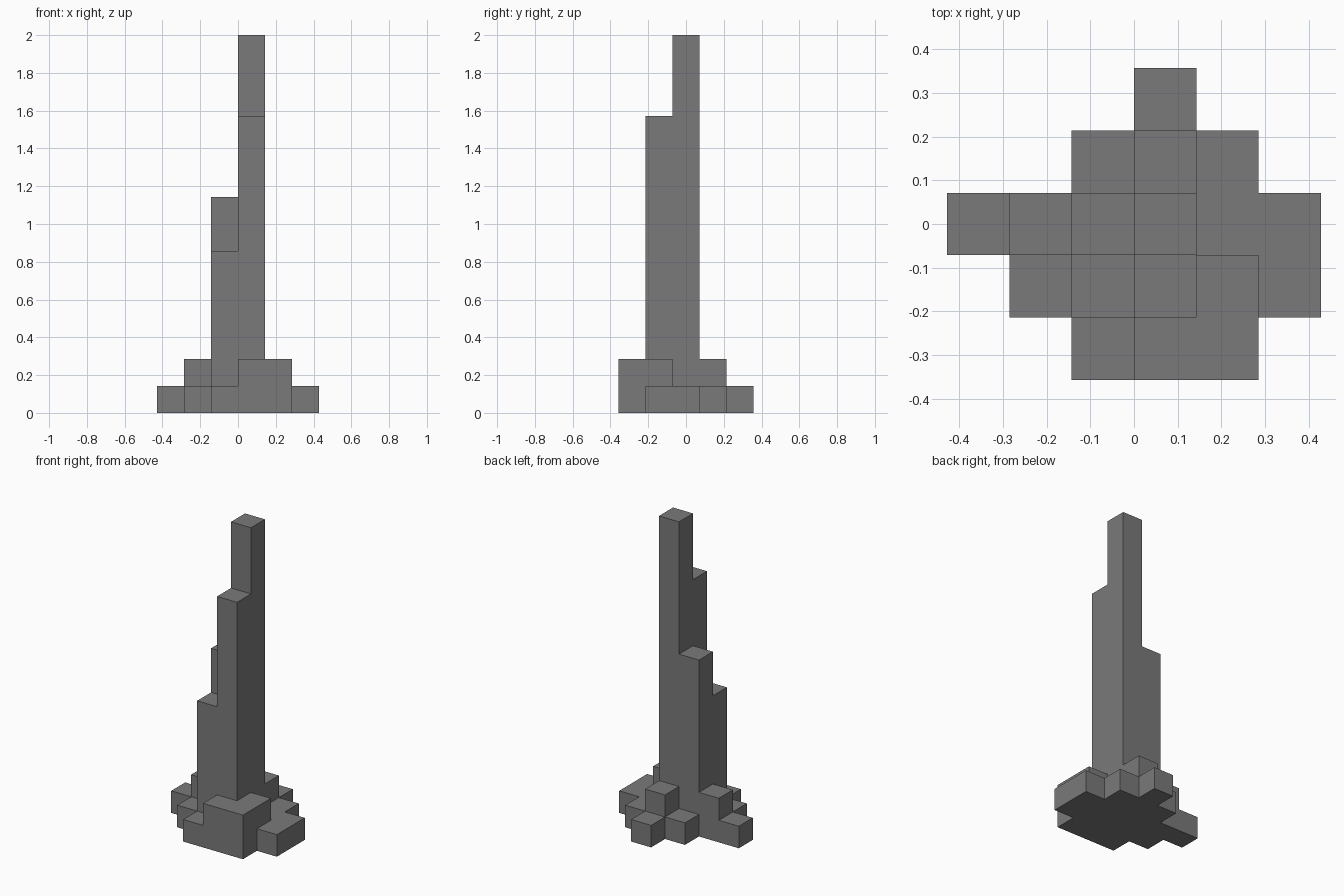
import bpy
import bmesh
import math
from mathutils import Vector

cube = bpy.data.objects.get("Cube")
if cube:
    bpy.data.objects.remove(cube, do_unlink=True)

UNIT = 1 / 7

# Column heights in blocks; rows run front to back, columns run along x
HEIGHTS = [
    [0, 0, 1, 2, 2, 0],
    [0, 1, 6, 11, 2, 1],
    [1, 2, 8, 14, 1, 1],
    [0, 0, 1, 2, 1, 0],
    [0, 0, 0, 1, 0, 0],
]
ROWS, COLS = len(HEIGHTS), len(HEIGHTS[0])
TOWER_MIN = 3

# Stone colour
stone = bpy.data.materials.new("dark_grey_stone")
stone.use_nodes = True
grey = (0.195, 0.195, 0.195, 1)
stone.diffuse_color = grey
stone.node_tree.nodes["Principled BSDF"].inputs["Base Color"].default_value = grey


def height(i, j):
    return HEIGHTS[j][i] if 0 <= i < COLS and 0 <= j < ROWS else 0


def add_quad(bm, center, normal):
    """Add one block face, facing along normal."""
    n = Vector(normal)
    a = Vector((0, 0, 1)) if n.z == 0 else Vector((1, 0, 0))
    b = n.cross(a)
    corners = [center + (sa * a + sb * b) / 2
               for sa, sb in ((-1, -1), (1, -1), (1, 1), (-1, 1))]
    offset = Vector((COLS / 2, ROWS / 2, 0))
    bm.faces.new([bm.verts.new((c - offset) * UNIT) for c in corners])


def build_blocks(name, belongs, with_underside):
    """Skin the stacked columns that belong to this part."""
    bm = bmesh.new()
    for j in range(ROWS):
        for i in range(COLS):
            h = height(i, j)
            x, y = i + 0.5, j + 0.5
            if h and with_underside:
                add_quad(bm, Vector((x, y, 0)), (0, 0, -1))
            if not h or not belongs(h):
                continue
            add_quad(bm, Vector((x, y, h)), (0, 0, 1))
            # Walls rise only above the neighbouring column
            for dx, dy in ((1, 0), (-1, 0), (0, 1), (0, -1)):
                for k in range(height(i + dx, j + dy), h):
                    add_quad(bm, Vector((x + dx / 2, y + dy / 2, k + 0.5)), (dx, dy, 0))
    # Merge the block faces into large flat walls
    bmesh.ops.remove_doubles(bm, verts=bm.verts, dist=0.001)
    bmesh.ops.dissolve_limit(bm, angle_limit=math.radians(1),
                             verts=bm.verts, edges=bm.edges)
    mesh = bpy.data.meshes.new(name)
    bm.to_mesh(mesh)
    bm.free()
    mesh.materials.append(stone)
    obj = bpy.data.objects.new(name, mesh)
    bpy.context.collection.objects.link(obj)
    return obj


# Low stepped base, with the whole underside
build_blocks("stepped_base", lambda h: h < TOWER_MIN, True)
# Four tall columns rising from it
build_blocks("tower", lambda h: h >= TOWER_MIN, False)
